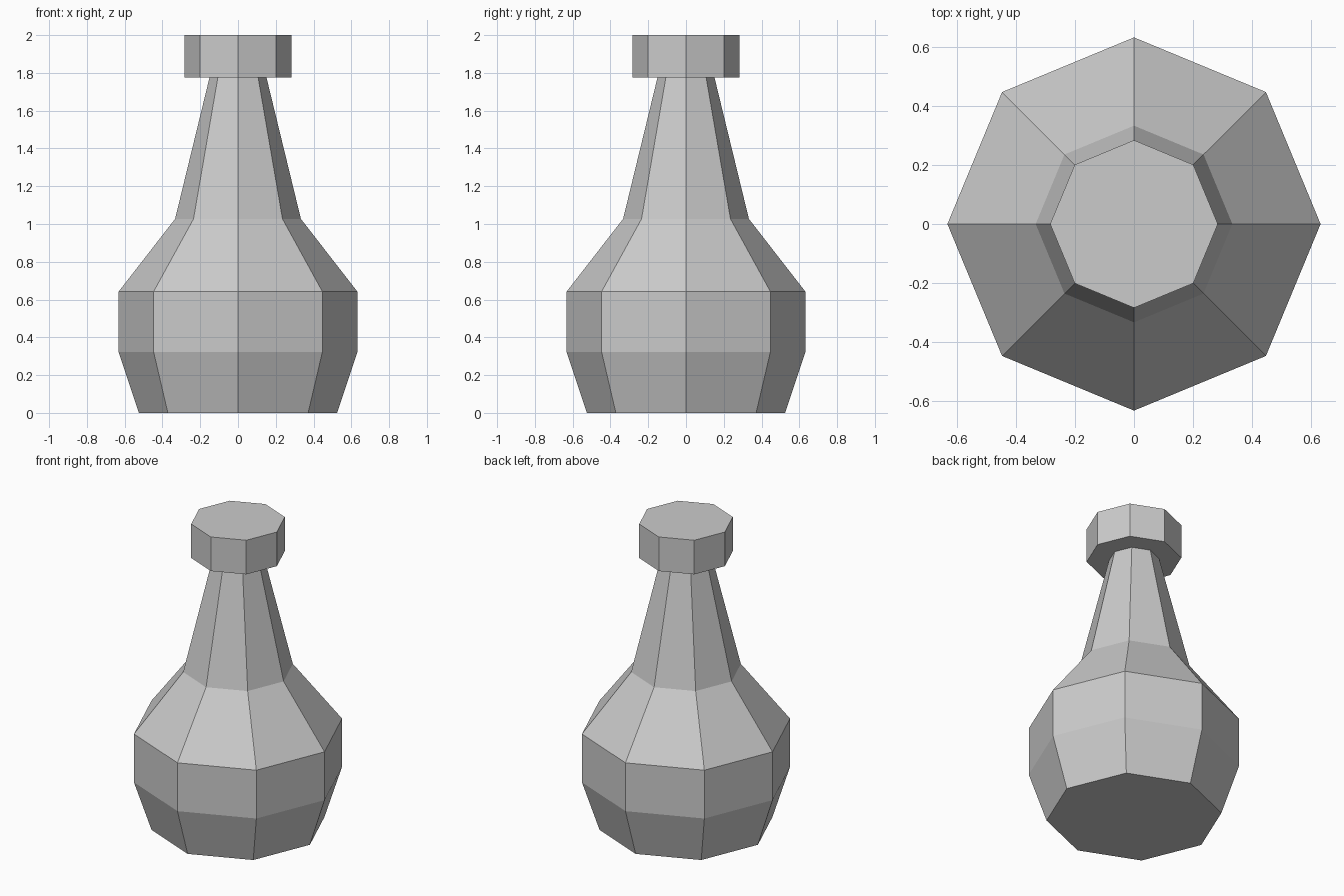
import bpy, bmesh
from math import cos, sin, pi

if "Cube" in bpy.data.objects:
    bpy.data.objects.remove(bpy.data.objects["Cube"])

SIDES = 8


def lathe(name, profile, cap_top=True):
    """Eight-sided turned solid from (radius, height) pairs, bottom to top."""
    bm = bmesh.new()
    rings = [[bm.verts.new((r * cos(2 * pi * i / SIDES), r * sin(2 * pi * i / SIDES), z))
              for i in range(SIDES)] for r, z in profile]
    for low, high in zip(rings, rings[1:]):
        for i in range(SIDES):
            j = (i + 1) % SIDES
            bm.faces.new((low[i], low[j], high[j], high[i]))
    bm.faces.new(rings[0][::-1])
    if cap_top:
        bm.faces.new(rings[-1])
    mesh = bpy.data.meshes.new(name)
    bm.to_mesh(mesh)
    bm.free()
    obj = bpy.data.objects.new(name, mesh)
    bpy.context.collection.objects.link(obj)
    return obj


# Bottle: tapered base, straight belly, sloping shoulder, narrowing neck
lathe("bottle_body", [(0.525, 0), (0.632, 0.323), (0.632, 0.642),
                      (0.333, 1.027), (0.151, 1.775)], cap_top=False)

# Stopper: wide collar that closes the neck
lathe("bottle_stopper", [(0.284, 1.775), (0.284, 2.0)])
